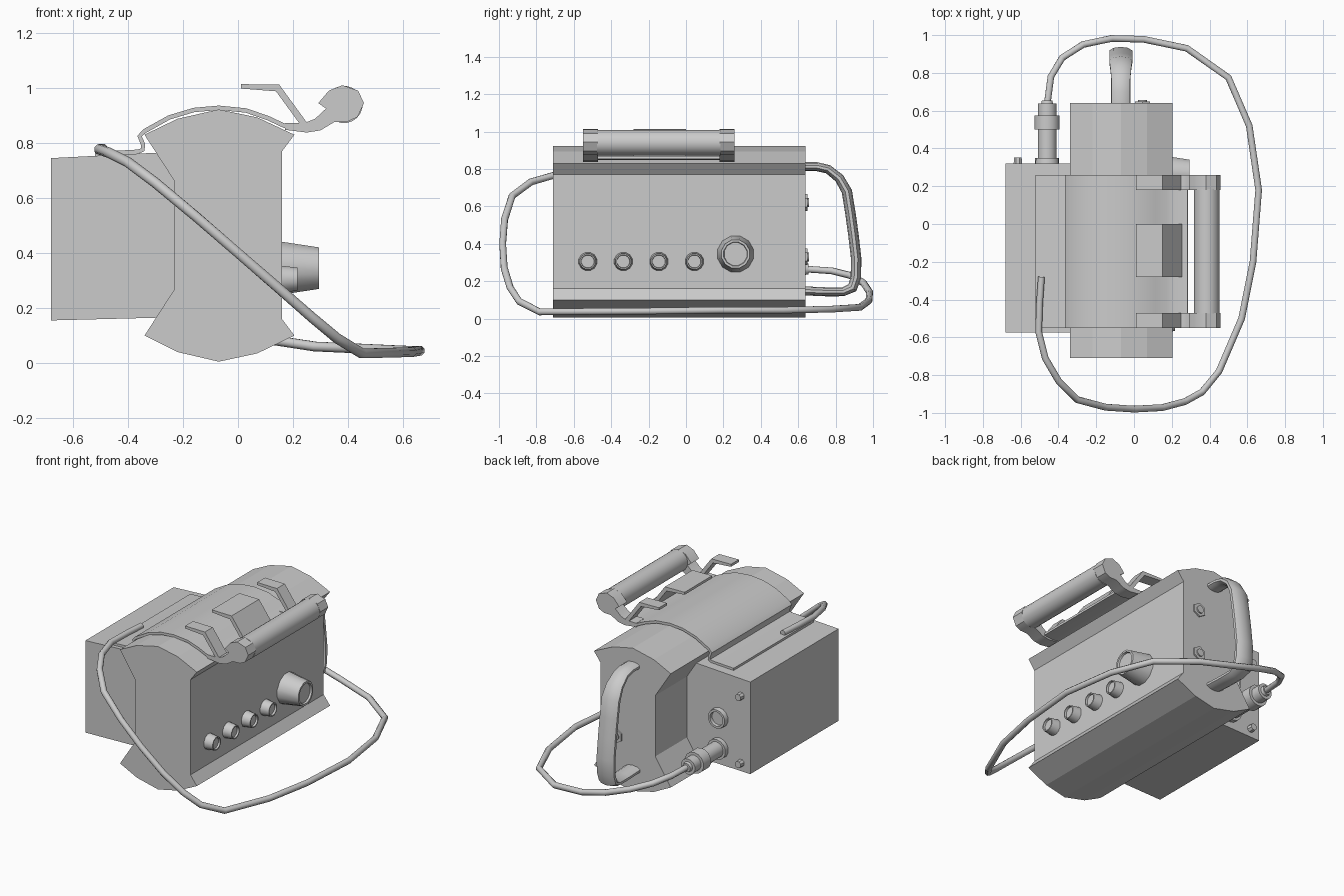
import bpy, bmesh, math
from mathutils import Vector

if "Cube" in bpy.data.objects:
    bpy.data.objects.remove(bpy.data.objects["Cube"])


def finish(name, bm, smooth=None):
    bmesh.ops.recalc_face_normals(bm, faces=bm.faces[:])
    me = bpy.data.meshes.new(name)
    bm.to_mesh(me)
    bm.free()
    ob = bpy.data.objects.new(name, me)
    bpy.context.collection.objects.link(ob)
    if smooth:
        bpy.ops.object.select_all(action='DESELECT')
        ob.select_set(True)
        bpy.context.view_layer.objects.active = ob
        bpy.ops.object.shade_smooth_by_angle(angle=math.radians(smooth))
    return ob


def skin(bm, rings):
    """Join successive closed rings and cap both ends."""
    vs = [[bm.verts.new(p) for p in r] for r in rings]
    n = len(vs[0])
    for a, b in zip(vs, vs[1:]):
        for i in range(n):
            j = (i + 1) % n
            bm.faces.new((a[i], a[j], b[j], b[i]))
    bm.faces.new(vs[0])
    bm.faces.new(vs[-1])


def prism(name, pts, y0, y1, smooth=None):
    """Extrude an x-z outline along y."""
    bm = bmesh.new()
    skin(bm, [[(x, y, z) for x, z in pts] for y in (y0, y1)])
    return finish(name, bm, smooth)


def ribbon(pts, t):
    """Outline of a strip of thickness t around an open x-z line."""
    up, down = [], []
    for i, p in enumerate(pts):
        a, b = Vector(pts[max(i - 1, 0)]), Vector(pts[min(i + 1, len(pts) - 1)])
        d = (b - a).normalized()
        n = Vector((-d.y, d.x)) * t / 2
        up.append(Vector(p) + n)
        down.append(Vector(p) - n)
    return up + down[::-1]


def lathe(name, axis, centre, profile, seg, smooth=None):
    """Turned part: profile is (distance along axis, radius)."""
    rings = []
    for h, r in profile:
        ring = []
        for i in range(seg):
            a = 2 * math.pi * (i + 0.5) / seg
            u, v = r * math.cos(a), r * math.sin(a)
            off = (h, u, v) if axis == 'x' else (u, h, v)
            ring.append(Vector(centre) + Vector(off))
        rings.append(ring)
    bm = bmesh.new()
    skin(bm, rings)
    return finish(name, bm, smooth)


def sweep(name, path, ref, sizes, seg, smooth):
    """Elliptical tube; sizes are (half width along ref, half thickness)."""
    path = [Vector(p) for p in path]
    rings = []
    for i, p in enumerate(path):
        t = (path[min(i + 1, len(path) - 1)] - path[max(i - 1, 0)]).normalized()
        s = Vector(ref)
        s = (s - t * s.dot(t)).normalized()
        b = t.cross(s)
        w, h = sizes[i]
        rings.append([p + s * w * math.cos(a) + b * h * math.sin(a)
                      for a in (2 * math.pi * (k + 0.5) / seg for k in range(seg))])
    bm = bmesh.new()
    skin(bm, rings)
    return finish(name, bm, smooth)


# Main housing with flared, faceted top and bottom
prism("main_housing",
      [(-.34, .83), (-.22, .888), (-.07, .922), (.07, .893), (.205, .83), (.16, .77),
       (.16, .16), (.205, .10), (.07, .035), (-.07, .005), (-.22, .04), (-.34, .10),
       (-.23, .27), (-.23, .66)], -.71, .64)

# Rear box
prism("side_box", [(-.68, .155), (-.68, .745), (-.29, .765), (-.225, .66),
                   (-.225, .27), (-.285, .165)], -.575, .32)

# Curved carrying plate over the housing
plate = [(-.52, .76), (-.365, .768), (-.347, .775), (-.345, .795), (-.358, .825),
         (-.34, .843), (-.25, .893), (-.16, .92), (-.07, .928), (.03, .918),
         (.11, .89), (.17, .862), (.22, .855), (.285, .862)]
prism("carry_plate", ribbon(plate, .016), -.55, .26, 40)

# Arms holding the grip, and hooks above the plate
arm = [(.17, .848), (.25, .838), (.30, .846), (.35, .876), (.40, .878), (.435, .895),
       (.458, .945), (.437, .99), (.38, 1.01), (.33, .99), (.292, .945), (.32, .925),
       (.28, .888), (.24, .872), (.17, .872)]
hook = [(.01, .998), (.01, 1.014), (.15, 1.012), (.255, .868), (.23, .862), (.138, .988)]
for i, (y0, y1) in enumerate([(-.55, -.47), (.18, .26)]):
    prism(f"grip_arm_{i}", arm, y0, y1, 35)
for i, (y0, y1) in enumerate([(-.55, -.47), (-.28, 0), (.18, .26)]):
    prism(f"plate_hook_{i}", hook, y0, y1)

# Round grip
lathe("top_grip", 'y', (.385, 0, .94), [(-.475, .068), (.185, .068)], 20, 40)

# Control knobs on the right face
def knob(name, y, z, r0, r1, length):
    lathe(name, 'x', (.155, y, z),
          [(0, r0), (length, r1), (length, r1 * .84), (length - .012, r1 * .8)], 12, 40)


for i in range(4):
    knob(f"small_knob_{i}", -.525 + .19 * i, .305, .051, .043, .062)
knob("large_knob", .265, .345, .1, .078, .14)

# Back handle
hp = [(.63, .812), (.70, .812), (.76, .798), (.82, .75), (.86, .68), (.878, .57),
      (.895, .45), (.91, .32), (.908, .22), (.89, .165), (.84, .143), (.75, .143), (.63, .148)]
hs = [(.052, .024)] * 3 + [(.058, .026)] + [(.064, .028)] * 6 + [(.055, .024)] * 3
sweep("back_handle", [(-.07, y, z) for y, z in hp], (1, 0, 0), hs, 10, 40)

# Hex nuts with studs on the back of the housing
for i, z in enumerate((.62, .33)):
    lathe(f"hex_nut_{i}", 'y', (.045, .635, z), [(0, .045), (.014, .045)], 6)
    lathe(f"nut_stud_{i}", 'y', (.045, .635, z), [(0, .024), (.022, .024)], 10, 40)

# Screws, socket and plug on the back of the box
for i, z in enumerate((.64, .21)):
    lathe(f"box_screw_{i}", 'y', (-.615, .315, z), [(0, .024), (.038, .022)], 8, 40)
lathe("socket", 'y', (-.46, .315, .46),
      [(0, .064), (.035, .06), (.035, .046), (.015, .044)], 14, 40)
lathe("cable_plug", 'y', (-.46, .315, .265),
      [(0, .065), (.035, .065), (.035, .05), (.185, .05), (.185, .068), (.26, .068),
       (.26, .05), (.322, .05), (.322, .032), (.34, .028)], 14, 40)

# Looping cable from the plug round to the top of the box
cable = [(-.46, .63, .265), (-.44, .78, .255), (-.38, .88, .23), (-.27, .95, .19),
         (-.12, .982, .14), (.05, .978, .095), (.28, .93, .06), (.5, .775, .05),
         (.61, .52, .045), (.66, .18, .045), (.63, -.2, .04), (.57, -.5, .038),
         (.45, -.78, .035), (.36, -.89, .09), (.27, -.94, .165), (.15, -.972, .27),
         (0, -.98, .40), (-.15, -.97, .53), (-.3, -.93, .655), (-.4, -.83, .73),
         (-.47, -.71, .765), (-.505, -.57, .777), (-.5, -.42, .778), (-.49, -.28, .778)]
sweep("cable", cable, (0, 0, 1), [(.019, .019)] * len(cable), 8, 50)
